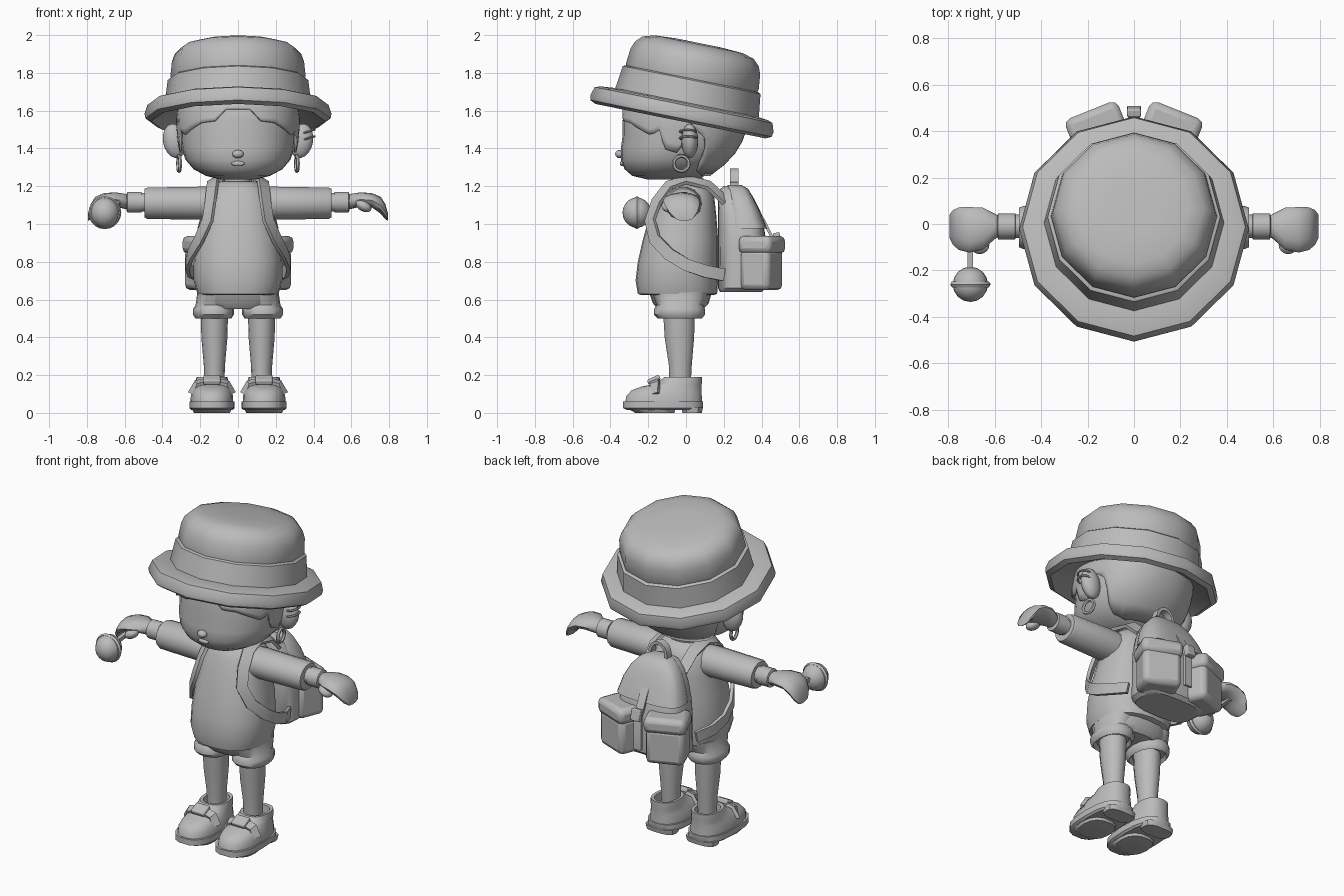
import bpy, bmesh, math
from mathutils import Vector, Matrix

grey = bpy.data.materials.new("plain grey")
grey.diffuse_color = (0.5, 0.5, 0.5, 1)


def finish(name, bm, recalc=True):
    if recalc:
        bmesh.ops.recalc_face_normals(bm, faces=bm.faces)
    me = bpy.data.meshes.new(name)
    bm.to_mesh(me)
    bm.free()
    me.materials.append(grey)
    ob = bpy.data.objects.new(name, me)
    bpy.context.collection.objects.link(ob)
    return ob


def loft(name, rings, caps=True):
    """Skin a list of equal-length point rings."""
    bm = bmesh.new()
    vs = [[bm.verts.new(p) for p in r] for r in rings]
    n = len(vs[0])
    for a, b in zip(vs, vs[1:]):
        for i in range(n):
            bm.faces.new((a[i], a[(i + 1) % n], b[(i + 1) % n], b[i]))
    if caps:
        bm.faces.new(vs[0][::-1])
        bm.faces.new(vs[-1])
    return finish(name, bm)


def oval(n, p):
    """Unit superellipse."""
    out = []
    for i in range(n):
        t = 2 * math.pi * i / n
        c, s = math.cos(t), math.sin(t)
        out.append((math.copysign(abs(c) ** (2 / p), c), math.copysign(abs(s) ** (2 / p), s)))
    return out


def stack(name, secs, n=20, p=2.0, x=0):
    """Loft upward; each section is (z, half width, front y, back y)."""
    return loft(name, [[(x + c * rx, (y0 + y1) / 2 + s * (y1 - y0) / 2, z) for c, s in oval(n, p)]
                       for z, rx, y0, y1 in secs])


def limb(name, side, secs, n=14):
    """Loft sideways; each section is (x, y, z, half depth, half height)."""
    return loft(name, [[(side * x, y + c * ry, z + s * rz) for c, s in oval(n, 2)]
                       for x, y, z, ry, rz in secs])


def ribbon(name, pts, width, thick, normal):
    """Flat band along a path; normal(p) points away from the body."""
    pts = [Vector(p) for p in pts]
    rings = []
    for i, p in enumerate(pts):
        t = (pts[min(i + 1, len(pts) - 1)] - pts[max(i - 1, 0)]).normalized()
        w = t.cross(normal(p)).normalized()
        n = w.cross(t) * thick / 2
        w *= width / 2
        rings.append([p + w + n, p - w + n, p - w - n, p + w - n])
    return loft(name, rings)


def ring(name, at, R, r, axis, scale=(1, 1, 1), n=16, m=6):
    """Torus around an axis."""
    q = Vector(axis).to_track_quat('Z', 'Y')
    rings = []
    for i in range(n + 1):
        a = 2 * math.pi * i / n
        row = []
        for j in range(m):
            b = 2 * math.pi * j / m
            v = q @ Vector(((R + r * math.cos(b)) * math.cos(a), (R + r * math.cos(b)) * math.sin(a), r * math.sin(b)))
            row.append(Vector(at) + Vector([v[k] * scale[k] for k in range(3)]))
        rings.append(row)
    return loft(name, rings, caps=False)


def ball(name, at, size, rot=(0, 0, 0)):
    bm = bmesh.new()
    bmesh.ops.create_uvsphere(bm, u_segments=16, v_segments=10, radius=1)
    ob = finish(name, bm)
    ob.location, ob.scale, ob.rotation_euler = at, size, rot
    return ob


def block(name, at, size, rot=(0, 0, 0), bevel=0.02):
    bm = bmesh.new()
    bmesh.ops.create_cube(bm, size=1, matrix=Matrix.Diagonal((*size, 1)))
    ob = finish(name, bm)
    ob.location, ob.rotation_euler = at, rot
    m = ob.modifiers.new("rounded", 'BEVEL')
    m.width, m.segments = bevel, 2
    return ob


# Bucket hat: twelve-sided, tipped back
def hat_part(name, prof):
    ob = loft(name, [[(r * math.cos(k * math.pi / 6), r * math.sin(k * math.pi / 6) + dy, h)
                      for k in range(12)] for r, h, dy in prof])
    ob.location = (0, 0, 1.615)
    ob.rotation_euler = (-0.2, 0, 0)


hat_part("hat_brim", [(0.33, -0.02, 0), (0.46, -0.075, -0.015), (0.49, -0.06, -0.015), (0.495, -0.035, -0.015),
                      (0.48, 0.012, -0.015), (0.45, 0.022, -0.012), (0.37, 0.03, 0)])
hat_part("hat_band", [(0.37, 0, 0), (0.39, 0.01, 0), (0.372, 0.15, 0), (0.36, 0.157, 0), (0.34, 0.157, 0)])
hat_part("hat_crown", [(0.35, 0.14, 0), (0.358, 0.17, 0), (0.35, 0.25, 0), (0.335, 0.29, 0),
                       (0.30, 0.325, 0), (0.24, 0.343, 0), (0.12, 0.35, 0)])

# Head, with face front nearly flat
HEAD = [(1.235, 0.09, -0.20, 0.05), (1.255, 0.17, -0.285, 0.10), (1.29, 0.235, -0.325, 0.15),
        (1.34, 0.278, -0.345, 0.21), (1.40, 0.297, -0.345, 0.26), (1.47, 0.305, -0.335, 0.295),
        (1.55, 0.31, -0.335, 0.315), (1.62, 0.30, -0.32, 0.31), (1.70, 0.26, -0.27, 0.28)]
stack("head", HEAD, 28, 2.2)
ball("nose", (0, -0.35, 1.37), (0.03, 0.025, 0.022))
ball("lips", (0, -0.338, 1.32), (0.035, 0.012, 0.014))
stack("neck", [(1.15, 0.075, -0.08, 0.07), (1.28, 0.07, -0.08, 0.07)], 14)


def head_at(z):
    for a, b in zip(HEAD, HEAD[1:]):
        if z <= b[0]:
            f = max(0, (z - a[0]) / (b[0] - a[0]))
            return [a[k] + (b[k] - a[k]) * f for k in (1, 2, 3)]
    return HEAD[-1][1:]


# Hair shell: hem height follows degrees away from the face front
HEM = [(0, 1.605), (11, 1.605), (19, 1.545), (35, 1.535), (50, 1.50), (62, 1.47), (70, 1.50), (78, 1.40),
       (90, 1.38), (100, 1.50), (112, 1.45), (122, 1.29), (140, 1.265), (180, 1.265)]


def hem(d):
    for a, b in zip(HEM, HEM[1:]):
        if d <= b[0]:
            return a[1] + (b[1] - a[1]) * (d - a[0]) / (b[0] - a[0])
    return HEM[-1][1]


bm = bmesh.new()
cols = []
for k in range(72):
    d = k * 5 - 180
    t = math.radians(d - 90)
    z0, col = hem(abs(d)), []
    for j in range(8):
        z = z0 + (1.68 - z0) * j / 7
        rx, y0, y1 = head_at(z)
        c, s = math.cos(t), math.sin(t)
        c, s = [math.copysign(abs(v) ** (2 / 2.2), v) for v in (c, s)]
        col.append(bm.verts.new((c * (rx + 0.004), (y0 + y1) / 2 + s * ((y1 - y0) / 2 + 0.004), z)))
    cols.append(col)
for k in range(72):
    a, b = cols[k], cols[(k + 1) % 72]
    for j in range(7):
        bm.faces.new((a[j], b[j], b[j + 1], a[j + 1]))
hair = finish("hair", bm, False)
sol = hair.modifiers.new("thickness", 'SOLIDIFY')
sol.thickness, sol.offset = 0.014, 1

# Torso and collar
stack("shirt", [(0.625, 0.20, -0.24, 0.15), (0.63, 0.215, -0.255, 0.165), (0.70, 0.235, -0.267, 0.17),
                (0.80, 0.235, -0.255, 0.17), (0.92, 0.222, -0.228, 0.17), (1.05, 0.195, -0.19, 0.16),
                (1.14, 0.18, -0.155, 0.15), (1.20, 0.14, -0.125, 0.12), (1.225, 0.09, -0.09, 0.08)], 24, 2.3)
ring("collar", (0, -0.01, 1.215), 0.09, 0.015, (0, -0.25, 1))

# Shorts
stack("shorts_hips", [(0.55, 0.15, -0.15, 0.09), (0.58, 0.205, -0.175, 0.12), (0.65, 0.20, -0.20, 0.14)], 20, 2.5)


def outward(p):
    return Vector((p.x * 1.2, p.y, (p.z - 0.95) * 0.9 if p.z > 1.05 else 0)).normalized()


for s, side in ((1, "left"), (-1, "right")):
    # Arm, cuff and cupped hand
    limb(side + "_sleeve", s, [(0.08, -0.015, 1.10, 0.10, 0.095), (0.18, -0.015, 1.11, 0.10, 0.09),
                               (0.48, -0.015, 1.11, 0.092, 0.085), (0.495, -0.015, 1.11, 0.085, 0.078)])
    limb(side + "_wrist", s, [(0.47, -0.01, 1.115, 0.05, 0.05), (0.51, -0.01, 1.115, 0.05, 0.05),
                              (0.512, -0.01, 1.115, 0.056, 0.056), (0.585, -0.01, 1.115, 0.056, 0.056),
                              (0.59, -0.01, 1.115, 0.045, 0.045)])
    limb(side + "_hand", s, [(0.57, -0.01, 1.115, 0.035, 0.035), (0.60, -0.01, 1.12, 0.055, 0.04),
                             (0.65, -0.02, 1.13, 0.09, 0.038), (0.71, -0.025, 1.125, 0.098, 0.038),
                             (0.755, -0.02, 1.10, 0.092, 0.045), (0.78, -0.015, 1.065, 0.075, 0.04),
                             (0.795, -0.01, 1.035, 0.05, 0.018)], 12)
    ball(side + "_thumb", (s * 0.665, -0.09, 1.095), (0.045, 0.04, 0.028), (0, s * 0.5, 0))
    # Leg, rolled hem
    stack(side + "_leg", [(0.12, 0.052, -0.09, 0.025), (0.25, 0.056, -0.092, 0.032), (0.40, 0.069, -0.115, 0.045),
                          (0.56, 0.073, -0.125, 0.05)], 14, 2, s * 0.125)
    stack(side + "_shorts_leg", [(0.52, 0.08, -0.13, 0.07), (0.50, 0.095, -0.15, 0.085), (0.52, 0.108, -0.17, 0.10),
                                 (0.55, 0.108, -0.17, 0.10), (0.57, 0.095, -0.155, 0.09),
                                 (0.64, 0.085, -0.18, 0.12)], 16, 2.2, s * 0.13)
    # Shoe with sole, heel block, collar and strap
    sx = s * 0.138
    stack(side + "_sole", [(0.015, 0.108, -0.315, 0.085), (0.025, 0.12, -0.335, 0.092),
                           (0.06, 0.12, -0.335, 0.092)], 18, 2.7, sx)
    stack(side + "_heel", [(0, 0.095, -0.02, 0.085), (0.03, 0.10, -0.025, 0.09)], 14, 3, sx)
    stack(side + "_ball_sole", [(0, 0.095, -0.27, -0.06), (0.03, 0.11, -0.325, -0.05)], 14, 2.5, sx)
    stack(side + "_shoe", [(0.055, 0.113, -0.325, 0.088), (0.09, 0.112, -0.318, 0.086), (0.12, 0.102, -0.29, 0.085),
                           (0.14, 0.095, -0.235, 0.085), (0.155, 0.09, -0.16, 0.085), (0.19, 0.082, -0.115, 0.085),
                           (0.188, 0.065, -0.095, 0.065), (0.14, 0.06, -0.09, 0.06)], 18, 2.4, sx)
    ribbon(side + "_shoe_strap", [(sx + dx, -0.165, z) for dx, z in ((-0.105, 0.10), (-0.08, 0.155),
           (0, 0.175), (0.08, 0.155), (0.105, 0.10))], 0.05, 0.02, lambda p: Vector((0, -0.35, 1)))
    block(side + "_shoe_tongue", (sx, -0.17, 0.175), (0.09, 0.07, 0.03), (0.45, 0, 0), 0.008)
    # Ear with hoop earring
    ball(side + "_ear", (s * 0.335, 0.02, 1.44), (0.062, 0.045, 0.092), (0, s * 0.2, 0))
    ring(side + "_earring", (s * 0.312, -0.025, 1.32), 0.04, 0.01, (1, 0.15, 0))
    # Shoulder strap over the front and round the hip
    ribbon(side + "_shoulder_strap", [(s * x, y, z) for x, y, z in (
        (0.12, 0.21, 1.12), (0.13, 0.12, 1.205), (0.13, 0.0, 1.235), (0.135, -0.09, 1.205), (0.145, -0.155, 1.12),
        (0.16, -0.19, 1.02), (0.205, -0.165, 0.92), (0.25, -0.09, 0.84), (0.268, 0.0, 0.785),
        (0.255, 0.1, 0.75), (0.21, 0.2, 0.73))], 0.065, 0.02, outward)
    # Slanted side pockets with flaps
    block(side + "_pocket", (s * 0.155, 0.40, 0.76), (0.225, 0.17, 0.22), (0, 0, -s * 0.38), 0.03)
    block(side + "_pocket_flap", (s * 0.155, 0.402, 0.89), (0.245, 0.19, 0.095), (0, 0, -s * 0.38), 0.03)

# Cuffs on one ear
for z in (1.455, 1.49):
    ring("ear_cuff", (0.375, 0.01, z), 0.032, 0.006, (-0.3, 0, 1), (1, 1.3, 1), 12)

# Backpack body, top flap, carry loop, centre strap and buckle
PACK = [(0.64, 0.19, 0.18, 0.40), (0.66, 0.215, 0.17, 0.42), (0.88, 0.215, 0.17, 0.43), (0.97, 0.205, 0.17, 0.415),
        (1.06, 0.18, 0.17, 0.38), (1.13, 0.145, 0.17, 0.345), (1.18, 0.10, 0.175, 0.315), (1.20, 0.05, 0.20, 0.28)]
stack("backpack", PACK, 24, 3.2)
stack("backpack_flap", [(z + 0.006, rx + 0.01, 0.22, y1 + 0.014) for z, rx, y0, y1 in PACK[3:]], 24, 3.2)
ribbon("carry_loop", [(0.055 * math.cos(a), 0.255, 1.22 + 0.065 * math.sin(a))
                      for a in [math.pi * k / 8 for k in range(9)]] + [(-0.055, 0.255, 1.17)],
       0.045, 0.018, lambda p: Vector((p.x, 0, p.z - 1.21)))
ribbon("centre_strap", [(0, 0.36, 1.10), (0, 0.41, 1.02), (0, 0.445, 0.95), (0, 0.47, 0.90), (0, 0.47, 0.70)],
       0.05, 0.016, lambda p: Vector((0, 1, 0.3)))
block("buckle", (0, 0.485, 0.92), (0.06, 0.035, 0.07), (0.25, 0, 0), 0.006)

# Round sweet on a stick held in the right hand
ball("sweet", (-0.705, -0.26, 1.06), (0.076, 0.076, 0.08))
ring("sweet_rim", (-0.705, -0.26, 1.06), 0.072, 0.015, (0, 1, 0), (1, 1, 1), 20)
ribbon("sweet_stick", [(-0.705, -0.2, 1.07), (-0.705, 0.0, 1.09)], 0.024, 0.024, lambda p: Vector((0, 0, 1)))

# Smooth shading with crisp corners
for ob in bpy.data.objects:
    ob.select_set(True)
bpy.context.view_layer.objects.active = hair
bpy.ops.object.shade_smooth_by_angle(angle=math.radians(38))
